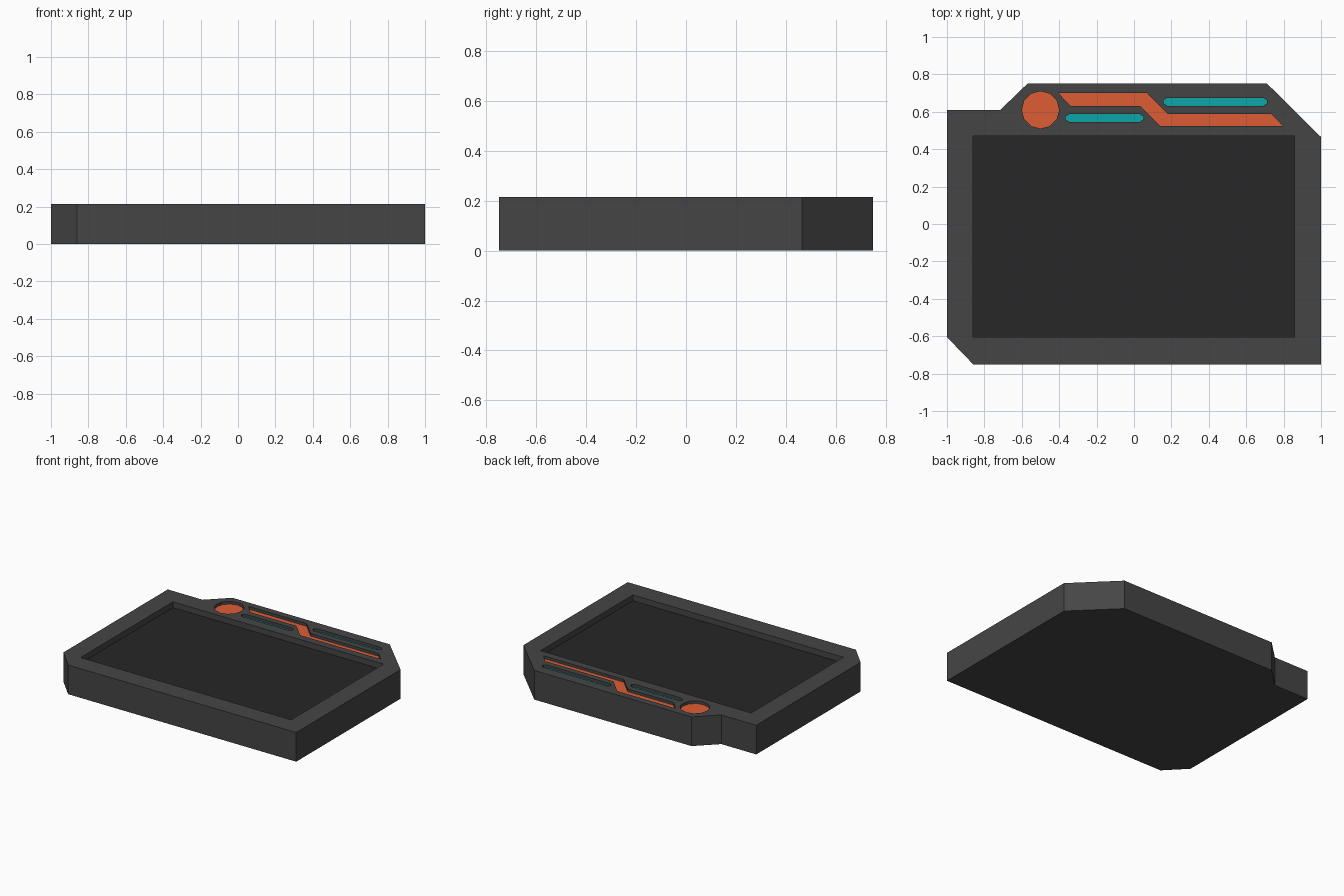
import bpy, bmesh, math

if "Cube" in bpy.data.objects:
    bpy.data.objects.remove(bpy.data.objects["Cube"])

TOP = 0.215


def material(name, rgb):
    m = bpy.data.materials.new(name)
    m.diffuse_color = (*rgb, 1)
    m.use_nodes = True
    m.node_tree.nodes["Principled BSDF"].inputs["Base Color"].default_value = m.diffuse_color
    return m


def prism(name, outline, z0, z1, mat=None):
    """Extrude a flat outline from z0 up to z1."""
    bm = bmesh.new()
    base = bm.faces.new([bm.verts.new((x, y, z0)) for x, y in outline])
    up = bmesh.ops.extrude_face_region(bm, geom=[base])["geom"]
    for v in up:
        if isinstance(v, bmesh.types.BMVert):
            v.co.z = z1
    if base.is_valid and not any(len(f.verts) == len(outline) and
                                 all(abs(v.co.z - z0) < 1e-6 for v in f.verts) for f in bm.faces):
        bm.faces.new(list(base.verts))
    bmesh.ops.recalc_face_normals(bm, faces=bm.faces[:])
    mesh = bpy.data.meshes.new(name)
    bm.to_mesh(mesh)
    bm.free()
    ob = bpy.data.objects.new(name, mesh)
    bpy.context.collection.objects.link(ob)
    if mat:
        mesh.materials.append(mat)
    return ob


def pill(x0, x1, y0, y1, c=0.02):
    """Slim strip with pointed, chamfered ends."""
    m = (y1 - y0) / 2 - 0.008
    return [(x0 + c, y0), (x1 - c, y0), (x1, y0 + m), (x1, y1 - m),
            (x1 - c, y1), (x0 + c, y1), (x0, y1 - m), (x0, y0 + m)]


dark = material("casing", (0.06, 0.06, 0.06))
black = material("glass", (0.02, 0.02, 0.02))
orange = material("orange", (0.73, 0.11, 0.036))
teal = material("teal", (0.004, 0.38, 0.40))

# Casing with clipped corners and raised header
casing = prism("casing", [(-1, 0.61), (-1, -0.605), (-0.86, -0.75), (1, -0.75),
                          (1, 0.465), (0.712, 0.75), (-0.57, 0.75), (-0.715, 0.61)],
               0, TOP, dark)

# Recessed inserts: name, outline, depth, colour
disc = [(-0.5 + 0.1 * math.cos(a * math.pi / 6), 0.61 + 0.1 * math.sin(a * math.pi / 6))
        for a in range(12)]
band = [(-0.405, 0.7), (-0.34, 0.632), (0.033, 0.632), (0.14, 0.525),
        (0.795, 0.525), (0.735, 0.588), (0.18, 0.588), (0.07, 0.7)]
inserts = [
    ("screen", [(-0.86, -0.605), (0.857, -0.605), (0.857, 0.47), (-0.86, 0.47)], 0.043, black),
    ("round_button", disc, 0.02, orange),
    ("stepped_band", band, 0.02, orange),
    ("lower_strip", pill(-0.365, 0.05, 0.545, 0.588), 0.02, teal),
    ("upper_strip", pill(0.157, 0.712, 0.632, 0.675), 0.02, teal),
]
for name, outline, depth, mat in inserts:
    floor = TOP - depth
    cutter = prism(name + "_cutter", outline, floor - 0.005, TOP + 0.1)
    cutter.hide_render = True
    cutter.hide_viewport = False
    cutter.display_type = 'WIRE'
    mod = casing.modifiers.new(name + "_recess", 'BOOLEAN')
    mod.operation = 'DIFFERENCE'
    mod.solver = 'EXACT'
    mod.object = cutter
    prism(name, outline, floor - 0.005, floor, mat)
